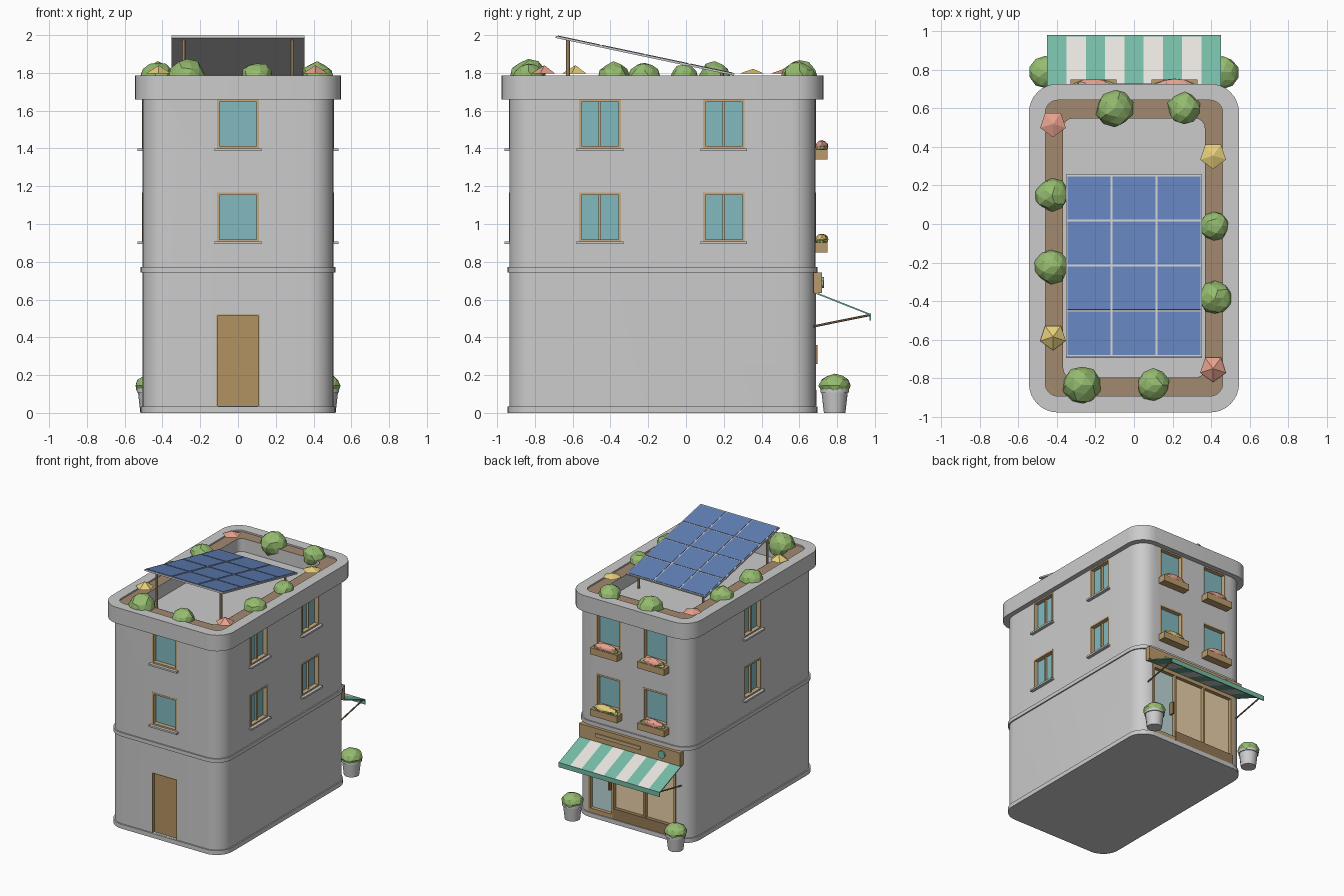
import bpy, bmesh, math, random
from mathutils import Matrix, Vector

if "Cube" in bpy.data.objects:
    bpy.data.objects.remove(bpy.data.objects["Cube"])

random.seed(4)
CY = -0.125                      # centre of the building in y
FRONT, BACK, SIDE = -0.935, 0.685, 0.505
I = Matrix.Identity(4)


def material(name, r, g, b):
    m = bpy.data.materials.new(name)
    m.diffuse_color = (r, g, b, 1)
    m.use_nodes = True
    m.node_tree.nodes["Principled BSDF"].inputs["Base Color"].default_value = m.diffuse_color
    return m


WOOD = material("wood", 0.50, 0.33, 0.15)
FRAME = material("frame_wood", 0.58, 0.41, 0.22)
DARK = material("dark_wood", 0.30, 0.19, 0.09)
DOOR = material("door_wood", 0.45, 0.29, 0.12)
SOIL = material("soil", 0.36, 0.25, 0.16)
GLASS = material("glass", 0.22, 0.49, 0.52)
PALE_GLASS = material("pale_glass", 0.50, 0.68, 0.68)
WARM = material("warm_glass", 0.82, 0.64, 0.40)
LEAF = material("leaf", 0.30, 0.50, 0.16)
RED = material("red_petals", 0.80, 0.36, 0.27)
YELLOW = material("yellow_petals", 0.80, 0.62, 0.20)
GREEN = material("awning_green", 0.18, 0.50, 0.38)
WHITE = material("awning_white", 0.80, 0.77, 0.73)
BLUE = material("solar_blue", 0.12, 0.22, 0.48)


def finish(name, bm, mat=None, smooth=False, M=I):
    bmesh.ops.recalc_face_normals(bm, faces=bm.faces)
    me = bpy.data.meshes.new(name)
    bm.to_mesh(me)
    bm.free()
    me.transform(M)
    if mat:
        me.materials.append(mat)
    ob = bpy.data.objects.new(name, me)
    bpy.context.collection.objects.link(ob)
    if smooth:
        smooth_shade(ob)
    return ob


def smooth_shade(ob):
    bpy.ops.object.select_all(action='DESELECT')
    ob.select_set(True)
    bpy.context.view_layer.objects.active = ob
    bpy.ops.object.shade_smooth_by_angle(angle=math.radians(35))


def boxes(name, spans, mat=None, M=I):
    """One object from boxes given as (x0, x1, y0, y1, z0, z1)."""
    bm = bmesh.new()
    for x0, x1, y0, y1, z0, z1 in spans:
        mid = Vector((x0 + x1, y0 + y1, z0 + z1)) / 2
        bmesh.ops.create_cube(bm, size=1, matrix=Matrix.Translation(mid)
                              @ Matrix.Diagonal((x1 - x0, y1 - y0, z1 - z0, 1)))
    return finish(name, bm, mat, M=M)


def loft(name, rings, mat=None, caps=(True, True), close=False):
    """Stack of rounded rectangles (half_x, half_y, corner radius, z)."""
    bm, loops = bmesh.new(), []
    for hx, hy, r, z in rings:
        loop = []
        for q, (sx, sy) in enumerate(((1, 1), (-1, 1), (-1, -1), (1, -1))):
            for k in range(9):
                a = (q + k / 8) * math.pi / 2
                loop.append(bm.verts.new((sx * (hx - r) + r * math.cos(a),
                                          CY + sy * (hy - r) + r * math.sin(a), z)))
        loops.append(loop)
    for a, b in zip(loops, loops[1:] + (loops[:1] if close else [])):
        for i in range(len(a)):
            j = (i + 1) % len(a)
            bm.faces.new((a[i], a[j], b[j], b[i]))
    if caps[0]:
        bm.faces.new(loops[0])
    if caps[1]:
        bm.faces.new(loops[-1])
    return finish(name, bm, mat, smooth=True)


def blob(name, centre, size, mat, jitter=0.08):
    bm = bmesh.new()
    bmesh.ops.create_icosphere(bm, subdivisions=2, radius=1)
    for v in bm.verts:
        v.co *= 1 + random.uniform(-jitter, jitter)
    return finish(name, bm, mat, M=Matrix.Translation(centre) @ Matrix.Diagonal((*size, 1)))


def rod(name, a, b, r1, r2, mat=None, sides=8, smooth=False):
    a, b = Vector(a), Vector(b)
    bm = bmesh.new()
    bmesh.ops.create_cone(bm, cap_ends=True, segments=sides, radius1=r1, radius2=r2, depth=(b - a).length)
    M = Matrix.Translation((a + b) / 2) @ (b - a).to_track_quat('Z', 'Y').to_matrix().to_4x4()
    return finish(name, bm, mat, smooth, M)


def wall(x, y, degrees):
    """Local frame on a wall: x along it, -y outward."""
    return Matrix.Translation((x, y, 0)) @ Matrix.Rotation(math.radians(degrees), 4, 'Z')


# Main walls, bands, and roof tray with cornice
body = loft("walls", [(SIDE, 0.81, 0.13, 0), (SIDE, 0.81, 0.13, 1.665)])
for name, z0, z1 in (("base_band", 0, 0.035), ("floor_band", 0.742, 0.772)):
    loft(name, [(0.5, 0.805, 0.125, z0), (0.515, 0.82, 0.14, z0),
                (0.515, 0.82, 0.14, z1), (0.5, 0.805, 0.125, z1)], caps=(False, False), close=True)
loft("cornice_and_roof", [(0.545, 0.852, 0.15, 1.658), (0.545, 0.852, 0.15, 1.787),
                          (0.46, 0.767, 0.065, 1.787), (0.46, 0.767, 0.065, 1.672)])
loft("roof_soil", [(0.46, 0.767, 0.065, 1.775), (0.367, 0.672, 0.05, 1.775)], SOIL, (False, False))
loft("planter_inner_wall", [(0.367, 0.672, 0.05, 1.776), (0.367, 0.672, 0.05, 1.672)], None, (False, False))

# Windows: recessed frame, glass and sill, with the hole kept for cutting
holes = []


def hole(M, x0, x1, z0, z1, depth):
    holes.append(boxes("cutter", [(x0, x1, -0.05, depth, z0, z1)], M=M))


def window(name, M, z, mullion, sill=True):
    w, h, t = 0.111, 0.26, 0.013
    hole(M, -w, w, z, z + h, 0.045)
    bars = [(-w, -w + t, -0.002, 0.04, z, z + h), (w - t, w, -0.002, 0.04, z, z + h),
            (-w, w, -0.002, 0.04, z, z + t), (-w, w, -0.002, 0.04, z + h - t, z + h)]
    if mullion:
        bars.append((-0.006, 0.006, 0.015, 0.04, z, z + h))
    boxes(name + "_frame", bars, FRAME, M)
    boxes(name + "_glass", [(-w, w, 0.032, 0.044, z, z + h)], GLASS, M)
    if sill:
        boxes(name + "_sill", [(-0.124, 0.124, -0.026, 0.03, z - 0.013, z + 0.001)], None, M)


for floor, z in (("lower", 0.906), ("upper", 1.4)):
    window(floor + "_front_window", wall(0, FRONT, 0), z, False)
    window(floor + "_right_window_a", wall(SIDE, -0.456, 90), z, True)
    window(floor + "_right_window_b", wall(SIDE, 0.2, 90), z, True)
    window(floor + "_left_window", wall(-SIDE, CY, -90), z, True)
    for x in (-0.21, 0.21):
        M = wall(x, BACK, 180)
        tag = floor + ("_left" if x < 0 else "_right")
        window(tag + "_back_window", M, z, False, False)
        # Window box with flowers
        boxes(tag + "_flower_box", [(-0.12, 0.12, -0.064, 0.0, z - 0.058, z - 0.005)], WOOD, M)
        blob(tag + "_box_leaves", (x, 0.718, z - 0.003), (0.11, 0.03, 0.028), LEAF)
        blob(tag + "_box_flowers", (x, 0.72, z + 0.012), (0.095, 0.033, 0.03),
             YELLOW if floor == "lower" and x > 0 else RED)

# Front door
M = wall(0, FRONT, 0)
hole(M, -0.113, 0.113, 0.036, 0.522, 0.035)
boxes("front_door", [(-0.113, 0.113, 0.02, 0.034, 0.036, 0.522), (-0.113, -0.105, 0, 0.03, 0.036, 0.522),
                     (0.105, 0.113, 0, 0.03, 0.036, 0.522), (-0.113, 0.113, 0, 0.03, 0.514, 0.522)], DOOR, M)

# Shopfront on the back
M = wall(0, BACK, 180)
hole(M, -0.39, 0.39, 0.036, 0.63, 0.05)
boxes("shop_frame", [(x - 0.009, x + 0.009, -0.004, 0.045, 0.036, 0.63) for x in (-0.381, -0.17, 0.11, 0.381)]
      + [(-0.39, 0.39, -0.004, 0.045, 0.6, 0.63), (-0.39, -0.17, -0.004, 0.045, 0.036, 0.07)], WOOD, M)
boxes("shop_bulkhead", [(-0.17, 0.39, -0.006, 0.045, 0.036, 0.12)], DARK, M)
boxes("shop_glass", [(-0.17, 0.385, 0.025, 0.048, 0.11, 0.61)], WARM, M)
boxes("shop_door_glass", [(-0.385, -0.17, 0.025, 0.048, 0.06, 0.61)], PALE_GLASS, M)
boxes("shop_door_handle", [(-0.205, -0.192, -0.012, 0.025, 0.26, 0.36)], DARK, M)
boxes("sign_board", [(-0.45, 0.45, -0.034, 0.01, 0.635, 0.742)], WOOD, M)
boxes("sign_plate", [(-0.3, 0.1, -0.043, -0.03, 0.675, 0.702)], FRAME, M)
rod("sign_disc", (-0.29, 0.71, 0.69), (-0.29, 0.731, 0.69), 0.03, 0.03, GREEN, 16)

# Cut all recesses into the walls
for c in holes:
    mod = body.modifiers.new("cut", 'BOOLEAN')
    mod.object, mod.solver = c, 'EXACT'
    bpy.context.view_layer.objects.active = body
    bpy.ops.object.modifier_apply(modifier=mod.name)
    bpy.data.objects.remove(c)
smooth_shade(body)

# Striped awning with valance and arms
slope = Matrix.Translation((0, 0.685, 0.64)) @ Matrix.Rotation(-math.atan2(0.115, 0.29), 4, 'X')
for parity, mat, name in ((0, GREEN, "awning_green_stripes"), (1, WHITE, "awning_pale_stripes")):
    boxes(name, [(-0.45 + i * 0.1, -0.35 + i * 0.1, 0, 0.312, -0.008, 0) for i in range(parity, 9, 2)], mat, slope)
boxes("awning_valance", [(-0.45, 0.45, 0.971, 0.979, 0.488, 0.526)], GREEN)
for x in (-0.43, 0.43):
    rod("awning_arm", (x, 0.675, 0.458), (x, 0.972, 0.518), 0.006, 0.006, DARK, 6)

# Potted bushes beside the shop
for x in (-0.46, 0.46):
    rod("pot", (x, 0.787, 0), (x, 0.787, 0.13), 0.057, 0.072, None, 16, True)
    rod("pot_rim", (x, 0.787, 0.108), (x, 0.787, 0.13), 0.076, 0.076, None, 16, True)
    blob("pot_bush", (x, 0.787, 0.145), (0.083, 0.083, 0.06), LEAF, 0.05)

# Roof shrubs and flowers
for x, y, r, h in ((-0.10, 0.60, 0.095, 0.09), (0.26, 0.60, 0.085, 0.08), (-0.425, 0.15, 0.085, 0.08),
                   (-0.43, -0.22, 0.09, 0.08), (0.415, -0.01, 0.075, 0.07), (0.42, -0.385, 0.085, 0.08),
                   (-0.27, -0.835, 0.1, 0.093), (0.10, -0.835, 0.085, 0.075)):
    blob("roof_shrub", (x, y, 1.777), (r, r, h), LEAF)
for x, y, top, mat in ((-0.42, 0.52, 1.82, RED), (0.41, 0.355, 1.82, YELLOW),
                       (-0.42, -0.585, 1.838, YELLOW), (0.41, -0.75, 1.838, RED)):
    rod("roof_flower", (x, y, 1.797), (x, y, top), 0.07, 0.004, mat, 5)

# Tilted solar panel on posts
tilt = Matrix.Translation((0, -0.217, 1.892)) @ Matrix.Rotation(-math.atan2(0.2, 0.946), 4, 'X')
boxes("solar_frame", [(-0.352, 0.352, -0.483, 0.483, -0.007, 0.005)], None, tilt)
boxes("solar_cells", [(-0.344 + i * 0.233, -0.122 + i * 0.233, -0.473 + j * 0.239, -0.244 + j * 0.239, 0, 0.008)
                      for i in range(3) for j in range(4)], BLUE, tilt)
for x in (-0.287, 0.287):
    rod("tall_solar_post", (x, -0.625, 1.672), (x, -0.625, 1.974), 0.01, 0.01, FRAME)
    rod("short_solar_post", (x, 0.19, 1.672), (x, 0.19, 1.802), 0.01, 0.01, FRAME)
